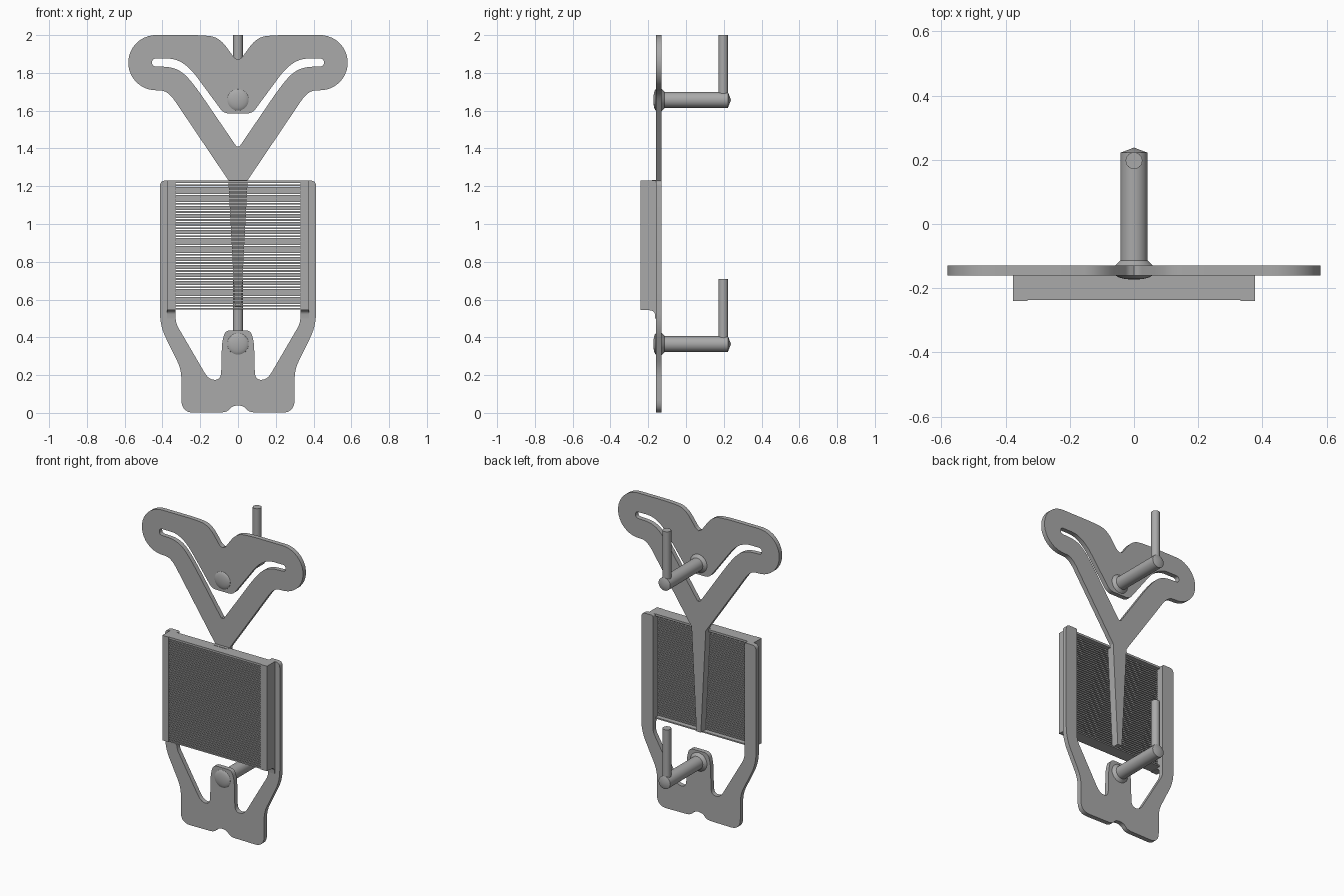
import bpy, bmesh, math
from mathutils import Vector

cube = bpy.data.objects.get("Cube")
if cube:
    bpy.data.objects.remove(cube)

grey = bpy.data.materials.new("satin_grey")
grey.use_nodes = True
colour = (0.4, 0.4, 0.4, 1)
grey.diffuse_color = colour
grey.node_tree.nodes["Principled BSDF"].inputs["Base Color"].default_value = colour

BACK, FRONT = -0.13, -0.16


def rounded(points, steps=7):
    """Closed outline; each point is (u, v, cut) where cut is the corner length rounded off."""
    out, n = [], len(points)
    for i, (u, v, cut) in enumerate(points):
        p = Vector((u, v))
        if not cut:
            out.append(p)
            continue
        a = Vector(points[i - 1][:2]) - p
        b = Vector(points[(i + 1) % n][:2]) - p
        a = p + a.normalized() * min(cut, a.length * 0.49)
        b = p + b.normalized() * min(cut, b.length * 0.49)
        for k in range(steps + 1):
            t = k / steps
            out.append(a * (1 - t) ** 2 + p * 2 * t * (1 - t) + b * t * t)
    return out


def mirrored(half):
    """Complete a right half outline; centre points are not doubled."""
    return half + [(-u, v, r) for u, v, r in reversed(half) if u > 0]


def finish(obj, smooth=True):
    obj.data.materials.append(grey)
    bpy.ops.object.select_all(action="DESELECT")
    obj.select_set(True)
    bpy.context.view_layer.objects.active = obj
    if smooth:
        bpy.ops.object.shade_smooth_by_angle(angle=math.radians(30))
    return obj


def mesh_object(name, bm, smooth=True):
    bmesh.ops.recalc_face_normals(bm, faces=bm.faces)
    mesh = bpy.data.meshes.new(name)
    bm.to_mesh(mesh)
    bm.free()
    obj = bpy.data.objects.new(name, mesh)
    bpy.context.collection.objects.link(obj)
    return finish(obj, smooth)


def plate(name, outlines):
    """Flat upright sheet from an outer outline and optional holes."""
    curve = bpy.data.curves.new(name + "_curve", "CURVE")
    curve.dimensions = "2D"
    curve.fill_mode = "BOTH"
    curve.extrude = (BACK - FRONT) / 2
    for outline in outlines:
        spline = curve.splines.new("POLY")
        spline.points.add(len(outline) - 1)
        for point, p in zip(spline.points, outline):
            point.co = (p.x, p.y, 0, 1)
        spline.use_cyclic_u = True
    temp = bpy.data.objects.new(name + "_temp", curve)
    bpy.context.collection.objects.link(temp)
    bpy.context.view_layer.update()
    mesh = bpy.data.meshes.new_from_object(temp.evaluated_get(bpy.context.evaluated_depsgraph_get()))
    bpy.data.objects.remove(temp)
    bm = bmesh.new()
    bm.from_mesh(mesh)
    bmesh.ops.remove_doubles(bm, verts=bm.verts, dist=0.0005)
    for v in bm.verts:
        x, z, y = v.co
        v.co = (x, (BACK + FRONT) / 2 - y, z)
    return mesh_object(name, bm)


def box(bm, x0, x1, y0, y1, z0, z1):
    vs = bmesh.ops.create_cube(bm, size=1)["verts"]
    for v in vs:
        v.co = (x1 if v.co.x > 0 else x0, y1 if v.co.y > 0 else y0, z1 if v.co.z > 0 else z0)
    return vs


def turned(name, profile, place, sides=32):
    """Turn a (radius, along) profile; place maps (a, b, along) to a position."""
    bm = bmesh.new()
    rings = []
    for r, h in profile:
        count = 1 if r == 0 else sides
        angles = [math.tau * i / sides for i in range(count)]
        rings.append([bm.verts.new(place(r * math.cos(t), r * math.sin(t), h)) for t in angles])
    for low, high in zip(rings, rings[1:]):
        for i in range(sides):
            j = (i + 1) % sides
            quad = [low[i % len(low)], low[j % len(low)], high[j % len(high)], high[i % len(high)]]
            bm.faces.new(list(dict.fromkeys(quad)))
    return mesh_object(name, bm)


# Winged upper sheet with a V shaped slot
wing = mirrored([
    (0, 1.87, 0), (0.02, 1.88, 0.01), (0.10, 1.99, 0.12), (0.20, 2.0, 0.05),
    (0.43, 2.0, 0)]
    + [(0.435 + 0.146 * math.cos(a), 1.854 + 0.146 * math.sin(a), 0)
       for a in (math.radians(85 - 10 * k) for k in range(18))]
    + [(0.37, 1.705, 0.07), (0.05, 1.23, 0)])
slot = mirrored([
    (0.008, 1.41, 0), (0.25, 1.765, 0.13), (0.33, 1.83, 0.06), (0.455, 1.835, 0.02),
    (0.455, 1.876, 0.02), (0.29, 1.876, 0.12), (0.075, 1.585, 0.03)])
plate("winged_top_plate", [rounded(wing), rounded(slot)])

# Tapered tongue running down behind the panel
bm = bmesh.new()
for v in box(bm, -1, 1, -0.18, BACK, 0.56, 1.232):
    v.co.x *= 0.051 if v.co.z > 1 else 0.016
mesh_object("tapered_tongue", bm, False)

# Lower frame with two rails and a central tab
frame = mirrored([
    (0, 0.04, 0), (0.03, 0.035, 0.015), (0.06, 0.003, 0.03), (0.30, 0, 0.07),
    (0.30, 0.23, 0.05), (0.413, 0.46, 0.07), (0.413, 1.23, 0.03), (0.33, 1.23, 0.01),
    (0.33, 0.475, 0.03), (0.155, 0.175, 0.045), (0.09, 0.175, 0.045),
    (0.085, 0.37, 0.03), (0.068, 0.437, 0.03), (0, 0.437, 0)])
plate("lower_frame", [rounded(frame)])

# Side channels of the panel, with a curved foot
channel = rounded([
    (-0.24, 1.23, 0), (-0.24, 0.546, 0), (-0.215, 0.546, 0), (-0.166, 0.54, 0.045),
    (-0.163, 0.50, 0), (-0.155, 0.50, 0), (-0.155, 1.23, 0)])
for side, name in ((1, "left_channel"), (-1, "right_channel")):
    bm = bmesh.new()
    face = bm.faces.new([bm.verts.new((side * 0.331, p.x, p.y)) for p in channel])
    grown = bmesh.ops.extrude_face_region(bm, geom=[face])["geom"]
    moved = [g for g in grown if isinstance(g, bmesh.types.BMVert)]
    bmesh.ops.translate(bm, verts=moved, vec=(side * 0.046, 0, 0))
    mesh_object(name, bm)

# Thin slats filling the panel, closed by a strip at each end
bm = bmesh.new()
count, low, high = 48, 0.548, 1.23
pitch = (high - low) / count
for i in range(count):
    z = low + pitch * i
    depth = -0.158 if i in (0, count - 1) else -0.18
    box(bm, -0.332, 0.332, -0.237, depth, z, z + pitch * 0.6)
box(bm, -0.332, 0.332, -0.237, -0.158, high - 0.009, high)
mesh_object("panel_slats", bm, False)

# Hanger pins: domed head, collar, pointed shank and upright post
dome = [(0.058 * math.sin(a), -0.157 - 0.016 * math.cos(a))
        for a in (math.pi / 2 * k / 6 for k in range(7))]
shank = [(0.06, BACK), (0.042, -0.113), (0.042, 0.222), (0, 0.238)]
for name, z, top in (("upper", 1.657, 2.0), ("lower", 0.365, 0.71)):
    turned(name + "_pin", dome + shank, lambda a, b, h: (a, h, z + b))
    turned(name + "_post", [(0, z), (0.026, z), (0.026, top), (0, top)],
           lambda a, b, h: (a, 0.197 + b, h))
